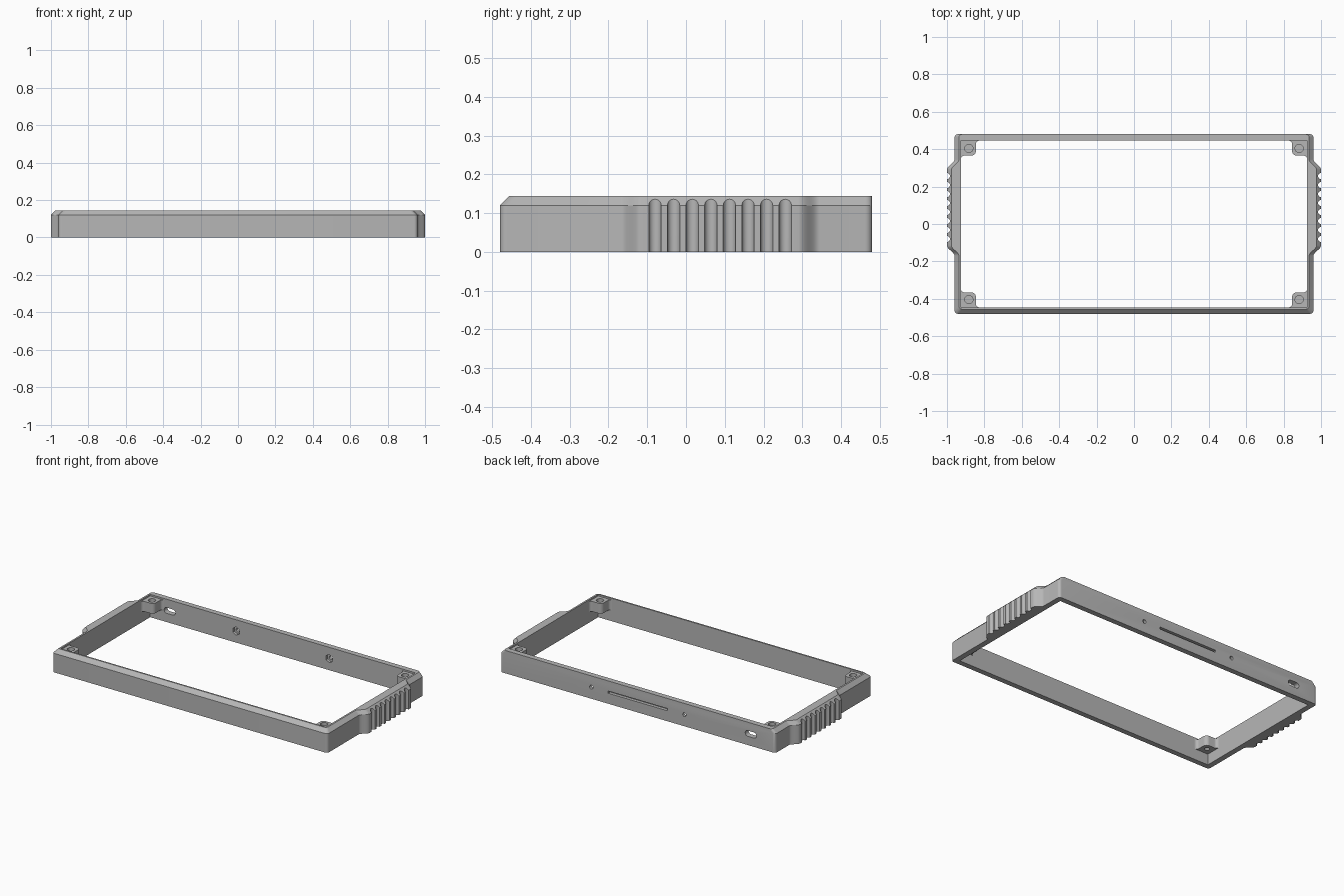
import bpy, bmesh, math
from mathutils import Matrix, Vector

cube = bpy.data.objects.get("Cube")
if cube:
    bpy.data.objects.remove(cube, do_unlink=True)

HEIGHT, CHAMFER = 0.144, 0.024
HALF_X, HALF_Y, GRIP_X = 0.96, 0.48, 1.0
IN_X, IN_Y = 0.925, 0.446
PORT_Z = 0.073

grey = bpy.data.materials.new("plain grey")
grey.use_nodes = True
grey.diffuse_color = (0.47, 0.47, 0.47, 1)
grey.node_tree.nodes["Principled BSDF"].inputs["Base Color"].default_value = grey.diffuse_color


def arc(cx, cy, r, start, end, steps):
    angles = [math.radians(start + (end - start) * i / steps) for i in range(steps + 1)]
    return [(cx + r * math.cos(a), cy + r * math.sin(a)) for a in angles]


def loft(name, rings):
    """Closed solid through equal-length rings of 3D points."""
    bm = bmesh.new()
    loops = [[bm.verts.new(p) for p in ring] for ring in rings]
    n = len(loops[0])
    for low, high in zip(loops, loops[1:]):
        for i in range(n):
            j = (i + 1) % n
            bm.faces.new((low[i], low[j], high[j], high[i]))
    bm.faces.new(loops[0][::-1])
    bm.faces.new(loops[-1])
    bmesh.ops.recalc_face_normals(bm, faces=bm.faces)
    mesh = bpy.data.meshes.new(name)
    bm.to_mesh(mesh)
    bm.free()
    obj = bpy.data.objects.new(name, mesh)
    bpy.context.collection.objects.link(obj)
    return obj


def prism(name, points, low, high):
    return loft(name, [[(x, y, z) for x, y in points] for z in (low, high)])


def wall_prism(name, points, y0, y1):
    """Prism running along y, with its section given in x and z."""
    return loft(name, [[(x, y, z) for x, z in points] for y in (y0, y1)])


def cut(target, cutter):
    """Subtract the cutter for good, then delete it."""
    cutter.hide_render = True
    mod = target.modifiers.new("cut", 'BOOLEAN')
    mod.operation, mod.solver, mod.object = 'DIFFERENCE', 'EXACT', cutter
    graph = bpy.context.evaluated_depsgraph_get()
    mesh = bpy.data.meshes.new_from_object(target.evaluated_get(graph))
    target.modifiers.clear()
    target.data = mesh
    bpy.data.objects.remove(cutter, do_unlink=True)


def finish(obj):
    obj.data.materials.clear()
    obj.data.materials.append(grey)
    bpy.ops.object.select_all(action='DESELECT')
    obj.select_set(True)
    bpy.context.view_layer.objects.active = obj
    bpy.ops.object.shade_smooth_by_angle(angle=math.radians(30))


def ease(y0, y1, x0, x1, steps=10):
    """S-curve between the plain side and the raised grip."""
    return [(x0 + (x1 - x0) * (1 - math.cos(math.pi * i / steps)) / 2,
             y0 + (y1 - y0) * i / steps) for i in range(steps + 1)]


# Outer shell: raised side grips, chamfered on the front and both sides
R = 0.018
half = arc(HALF_X - R, R - HALF_Y, R, -90, 0, 6)
half += ease(-0.17, -0.115, HALF_X, GRIP_X) + ease(0.29, 0.345, GRIP_X, HALF_X)
half += arc(HALF_X - R, HALF_Y - R, R, 0, 90, 6)
outline = half + [(-x, y) for x, y in reversed(half)]
top = [(x - math.copysign(CHAMFER, x), y + (CHAMFER if y < R - HALF_Y + 0.001 else 0), HEIGHT)
       for x, y in outline]
frame = loft("frame", [[(x, y, 0) for x, y in outline],
                       [(x, y, HEIGHT - CHAMFER) for x, y in outline], top])

# Central opening
opening = [(-IN_X, -IN_Y), (IN_X, -IN_Y), (IN_X, IN_Y), (-IN_X, IN_Y)]
cut(frame, prism("opening_cutter", opening, -0.1, 0.3))

# Finger grooves in the grips
for side in (-1, 1):
    for i in range(8):
        circle = arc(side * GRIP_X, -0.08 + 0.048 * i, 0.016, 0, 345, 23)
        cut(frame, prism("groove_cutter", circle, -0.1, 0.3))

# Back wall: two screw holes with hexagonal nut pockets
for x in (-0.325, 0.325):
    cut(frame, wall_prism("screw_cutter", arc(x, PORT_Z, 0.012, 0, 337.5, 15), 0.4, 0.6))
    cut(frame, wall_prism("nut_cutter", arc(x, PORT_Z, 0.026, 30, 330, 5), 0.4, IN_Y + 0.016))

# Back wall: shallow long slot and rounded port
slot = [(-0.207, PORT_Z - 0.007), (0.207, PORT_Z - 0.007),
        (0.207, PORT_Z + 0.007), (-0.207, PORT_Z + 0.007)]
cut(frame, wall_prism("slot_cutter", slot, HALF_Y - 0.02, 0.6))
port = arc(-0.767, PORT_Z, 0.018, -90, 90, 10) + arc(-0.81, PORT_Z, 0.018, 90, 270, 10)
cut(frame, wall_prism("port_cutter", port, 0.4, 0.6))
finish(frame)

# Corner screw posts: rounded inner corner, flared into the walls
S, F, W = 0.08, 0.018, 0.012
section = [(-W, -W), (S + F, -W)]
section += arc(S + F, F, F, 270, 180, 6)
section += arc(S - 0.025, S - 0.025, 0.025, 0, 90, 8)
section += arc(F, S + F, F, 270, 180, 6)
section += [(-W, S + F)]
for sx, side in ((1, "left"), (-1, "right")):
    for sy, end in ((1, "back"), (-1, "front")):
        points = [(sx * (IN_X - u), sy * (IN_Y - v)) for u, v in section]
        post = prism(f"{end}_{side}_post", points, 0.07, 0.134)
        cx, cy = sx * 0.883, sy * 0.404
        cut(post, prism("top_hole_cutter", arc(cx, cy, 0.022, 0, 345, 23), 0.109, 0.3))
        cut(post, prism("bottom_hole_cutter", arc(cx, cy, 0.014, 0, 345, 23), -0.1, 0.09))
        finish(post)
